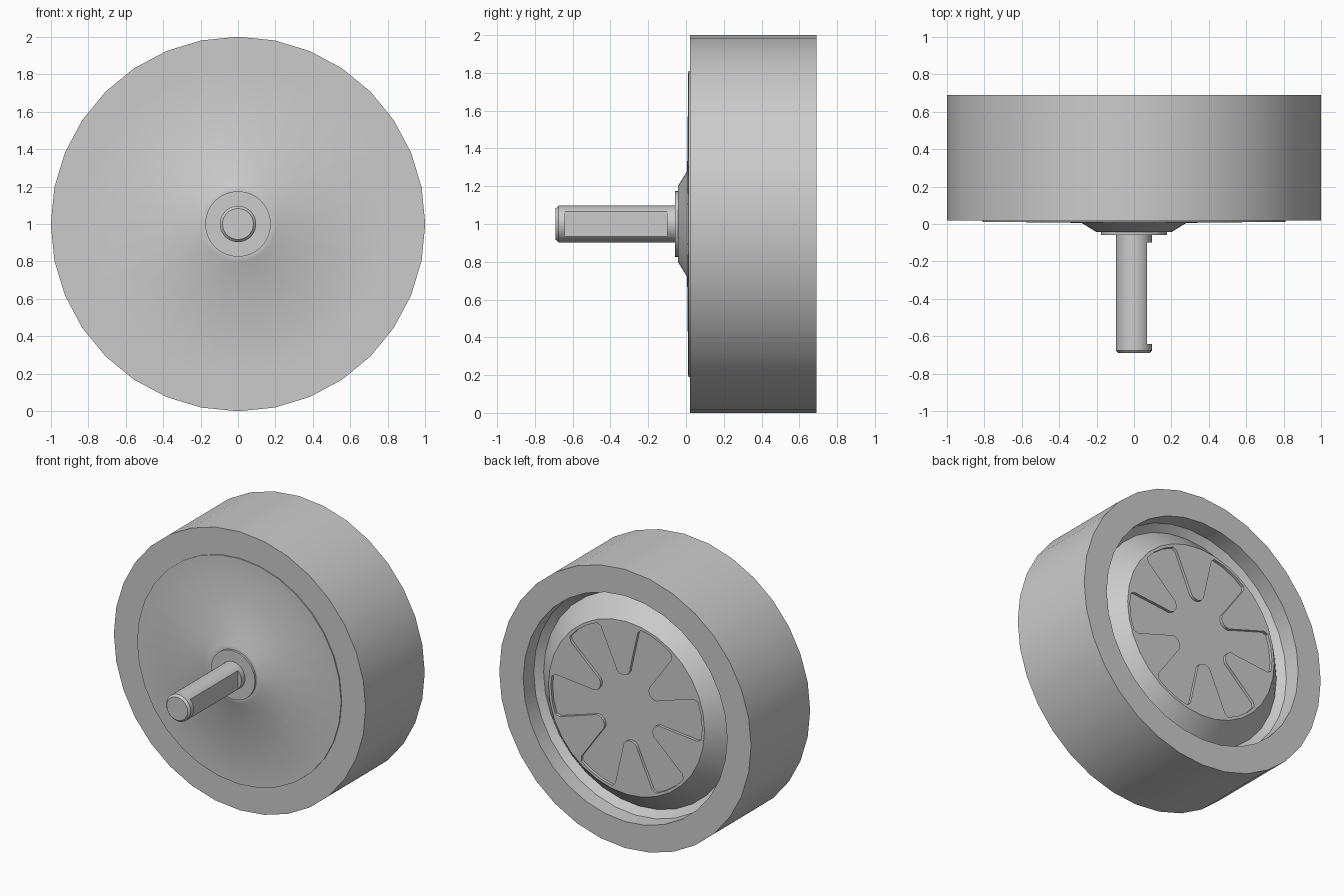
import bpy, bmesh
from math import sin, cos, pi, radians

scene = bpy.context.scene
if "Cube" in bpy.data.objects:
    bpy.data.objects.remove(bpy.data.objects["Cube"], do_unlink=True)

grey = bpy.data.materials.new("plain grey")
grey.use_nodes = True
COLOUR = (0.6, 0.6, 0.6, 1)
grey.diffuse_color = COLOUR
grey.node_tree.nodes["Principled BSDF"].inputs["Base Color"].default_value = COLOUR


def add_object(name, bm):
    bmesh.ops.recalc_face_normals(bm, faces=bm.faces)
    mesh = bpy.data.meshes.new(name)
    bm.to_mesh(mesh)
    bm.free()
    mesh.materials.append(grey)
    obj = bpy.data.objects.new(name, mesh)
    scene.collection.objects.link(obj)
    return obj


def lathe(name, profile, sides, closed=False):
    """Turn (radius, y) points around the wheel axis at z = 1."""
    bm = bmesh.new()
    rings = []
    for r, y in profile:
        angles = [2 * pi * i / sides for i in range(sides)]
        rings.append([bm.verts.new((r * cos(a), y, 1 + r * sin(a))) for a in angles])
    pairs = list(zip(rings, rings[1:]))
    if closed:
        pairs.append((rings[-1], rings[0]))
    else:
        bm.faces.new(rings[0])
        bm.faces.new(rings[-1])
    for a, b in pairs:
        for i in range(sides):
            j = (i + 1) % sides
            bm.faces.new((a[i], a[j], b[j], b[i]))
    return add_object(name, bm)


def prism(name, outline, y0, y1):
    """Extrude an (x, z) outline along y."""
    bm = bmesh.new()
    face = bm.faces.new([bm.verts.new((x, y0, z)) for x, z in outline])
    moved = bmesh.ops.extrude_face_region(bm, geom=[face])["geom"]
    verts = [v for v in moved if isinstance(v, bmesh.types.BMVert)]
    bmesh.ops.translate(bm, verts=verts, vec=(0, y1 - y0, 0))
    return add_object(name, bm)


def carve(obj, cutter):
    """Subtract the cutter, bake the result and drop the cutter."""
    cutter.hide_render = True
    mod = obj.modifiers.new("cut", "BOOLEAN")
    mod.operation = "DIFFERENCE"
    mod.solver = "EXACT"
    mod.object = cutter
    bpy.context.view_layer.update()
    graph = bpy.context.evaluated_depsgraph_get()
    baked = bpy.data.meshes.new_from_object(obj.evaluated_get(graph))
    obj.modifiers.clear()
    obj.data = baked
    bpy.data.objects.remove(cutter, do_unlink=True)


# Tyre: plain thick band
tyre = lathe("tyre", [(1, 0.02), (1, 0.69), (0.81, 0.69), (0.81, 0.02)], 32, closed=True)

# Hub: front disc with raised boss, back groove and raised back plate
hub = lathe("hub", [
    (0.175, -0.058), (0.175, -0.043), (0.2, -0.043), (0.28, 0.006), (0.81, 0.012),
    (0.81, 0.57), (0.76, 0.53), (0.62, 0.675)], 32)

# Shallow six-armed star recess in the back plate
star = []
ARM = radians(6)
for k in range(6):
    mid = ARM + k * pi / 3
    for r, deg in ((0.57, -15), (0.597, -13), (0.6, -5), (0.6, 5), (0.597, 13), (0.57, 15)):
        a = mid + radians(deg)
        star.append((-r * cos(a), 1 + r * sin(a)))
    valley = mid + pi / 6
    for i in range(7):
        t = valley - pi / 2 - i * pi / 6
        u = 0.29 * cos(valley) + 0.06 * cos(t)
        w = 0.29 * sin(valley) + 0.06 * sin(t)
        star.append((-u, 1 + w))
carve(hub, prism("star_cutter", star, 0.655, 0.72))

# Axle: round pin with chamfered tip and a flat on its left side
axle = lathe("axle", [(0.083, -0.69), (0.097, -0.675), (0.097, -0.03)], 24)
flat = [(0.07, 0.8), (0.2, 0.8), (0.2, 1.2), (0.07, 1.2)]
carve(axle, prism("flat_cutter", flat, -0.64, -0.1))

# Smooth the round walls and keep the corners crisp
for obj in (tyre, hub, axle):
    bpy.ops.object.select_all(action="DESELECT")
    obj.select_set(True)
    bpy.context.view_layer.objects.active = obj
    bpy.ops.object.shade_smooth_by_angle(angle=radians(35))
